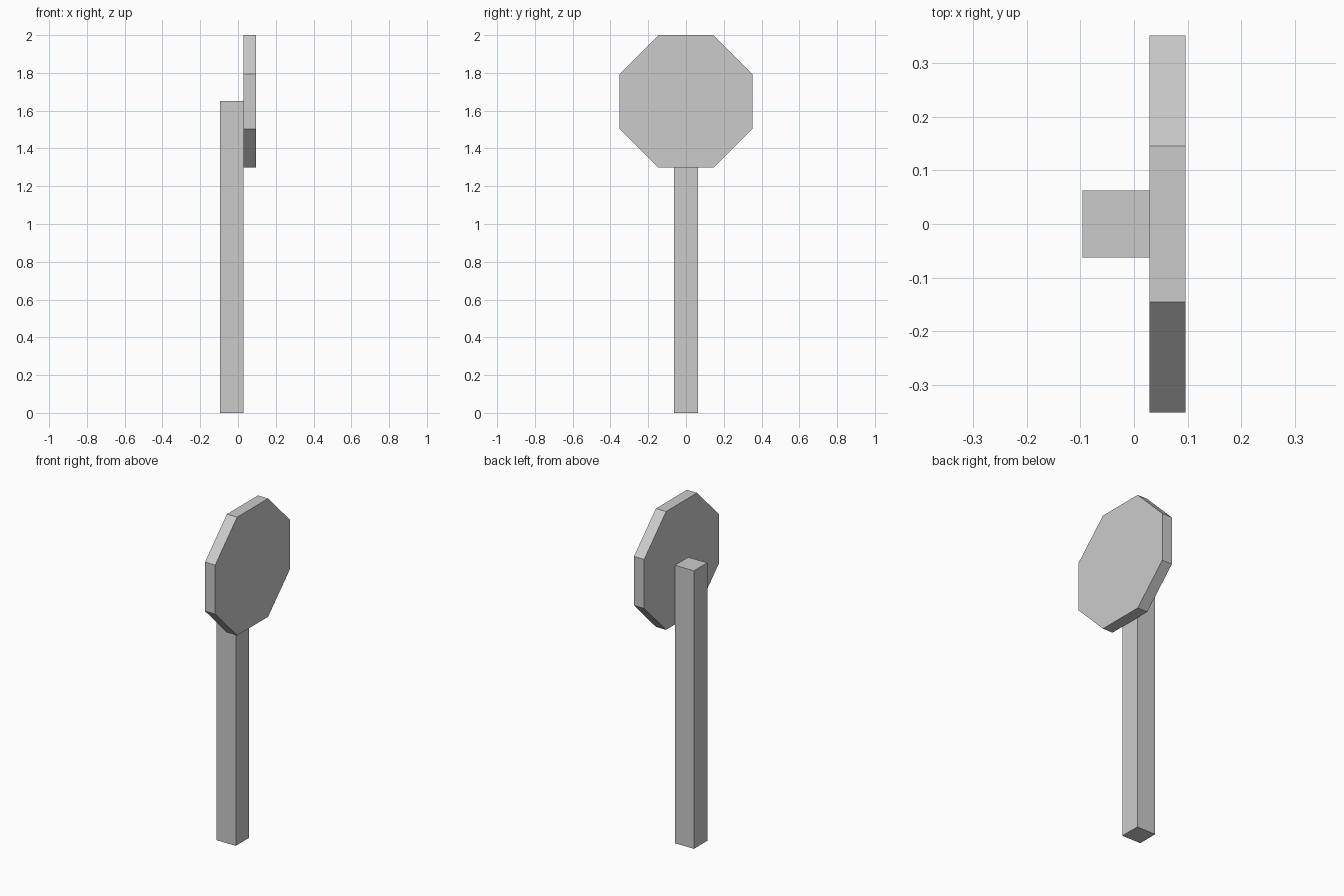
import bpy
from math import pi, cos

if "Cube" in bpy.data.objects:
    bpy.data.objects.remove(bpy.data.objects["Cube"])

POST_BACK, JOIN, SIGN_FRONT = -0.096, 0.029, 0.096
SIGN_Z, SIGN_HALF = 1.65, 0.351

# Square post, ending behind the middle of the plate
bpy.ops.mesh.primitive_cube_add(size=1, location=((POST_BACK + JOIN) / 2, 0, SIGN_Z / 2))
post = bpy.context.object
post.name = "post"
post.scale = (JOIN - POST_BACK, 0.125, SIGN_Z)
bpy.ops.object.transform_apply(location=False, rotation=False, scale=True)

# Octagonal plate facing +x, turned so its flats are level
bpy.ops.mesh.primitive_cylinder_add(vertices=8, radius=SIGN_HALF / cos(pi / 8),
                                    depth=SIGN_FRONT - JOIN)
plate = bpy.context.object
plate.name = "sign_plate"
plate.rotation_euler = (0, 0, pi / 8)
bpy.ops.object.transform_apply(rotation=True)
plate.rotation_euler = (0, pi / 2, 0)
plate.location = ((JOIN + SIGN_FRONT) / 2, 0, 2 - SIGN_HALF)
bpy.ops.object.transform_apply(location=False, rotation=True, scale=False)
